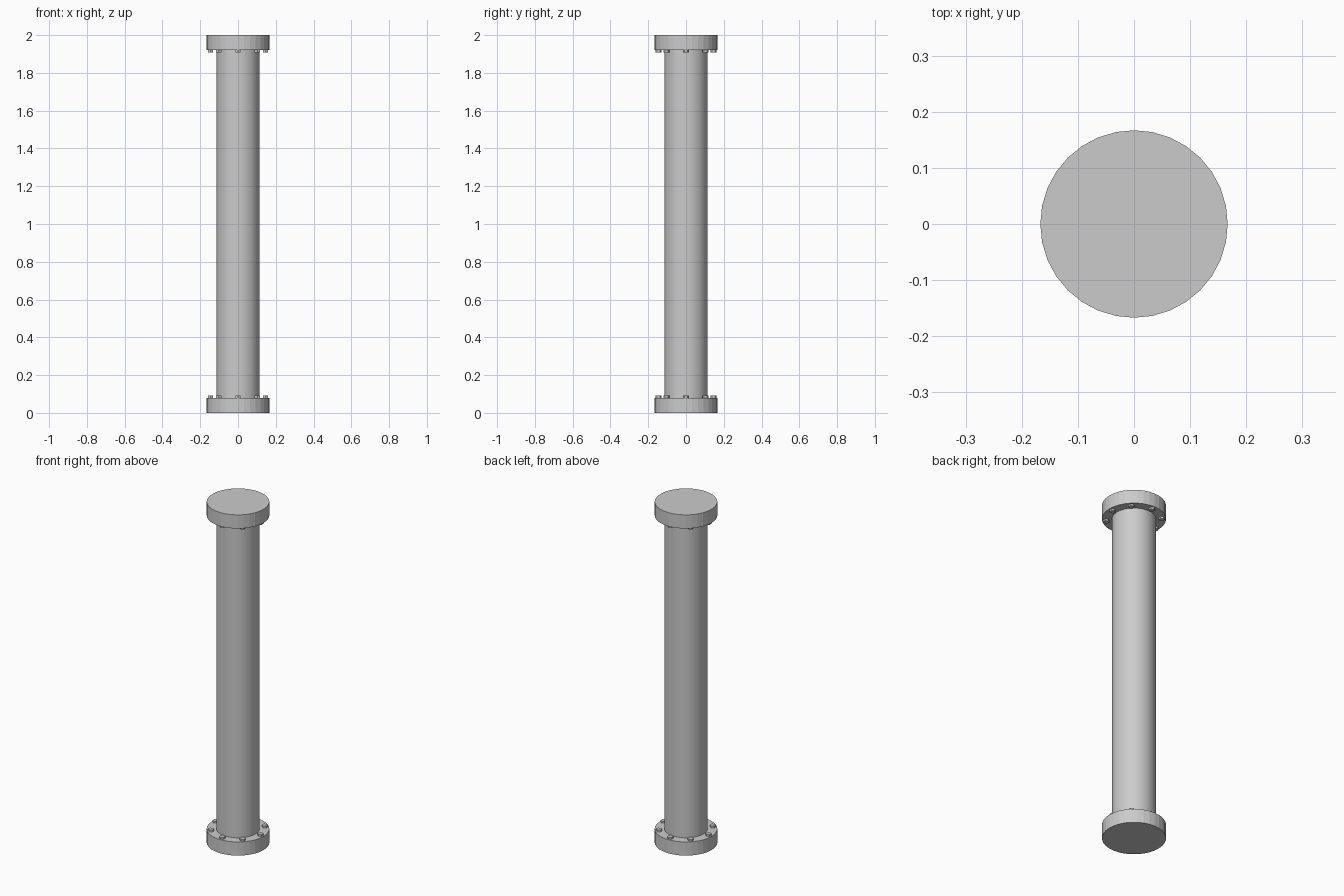
import bpy
from math import sin, cos, pi, radians

if "Cube" in bpy.data.objects:
    bpy.data.objects.remove(bpy.data.objects["Cube"])


def cylinder(name, r, z0, z1, sides=32, x=0, y=0, smooth=False):
    bpy.ops.mesh.primitive_cylinder_add(vertices=sides, radius=r, depth=z1 - z0,
                                        location=(x, y, (z0 + z1) / 2))
    ob = bpy.context.object
    ob.name = name
    if smooth:
        bpy.ops.object.shade_smooth_by_angle(angle=radians(30))
    return ob


FLANGE_R, FLANGE_H = 0.167, 0.08
BOLT_RING, BOLT_R, BOLT_H = 0.145, 0.016, 0.011

# Pipe body
cylinder("pipe", 0.115, FLANGE_H, 2 - FLANGE_H, smooth=True)

# End flanges
cylinder("bottom_flange", FLANGE_R, 0, FLANGE_H)
cylinder("top_flange", FLANGE_R, 2 - FLANGE_H, 2)

# Eight hex bolt heads on the inner face of each flange
for i in range(8):
    a = i * pi / 4
    x, y = BOLT_RING * cos(a), BOLT_RING * sin(a)
    cylinder(f"bottom_bolt_{i + 1}", BOLT_R, FLANGE_H, FLANGE_H + BOLT_H, 6, x, y)
    cylinder(f"top_bolt_{i + 1}", BOLT_R, 2 - FLANGE_H - BOLT_H, 2 - FLANGE_H, 6, x, y)
